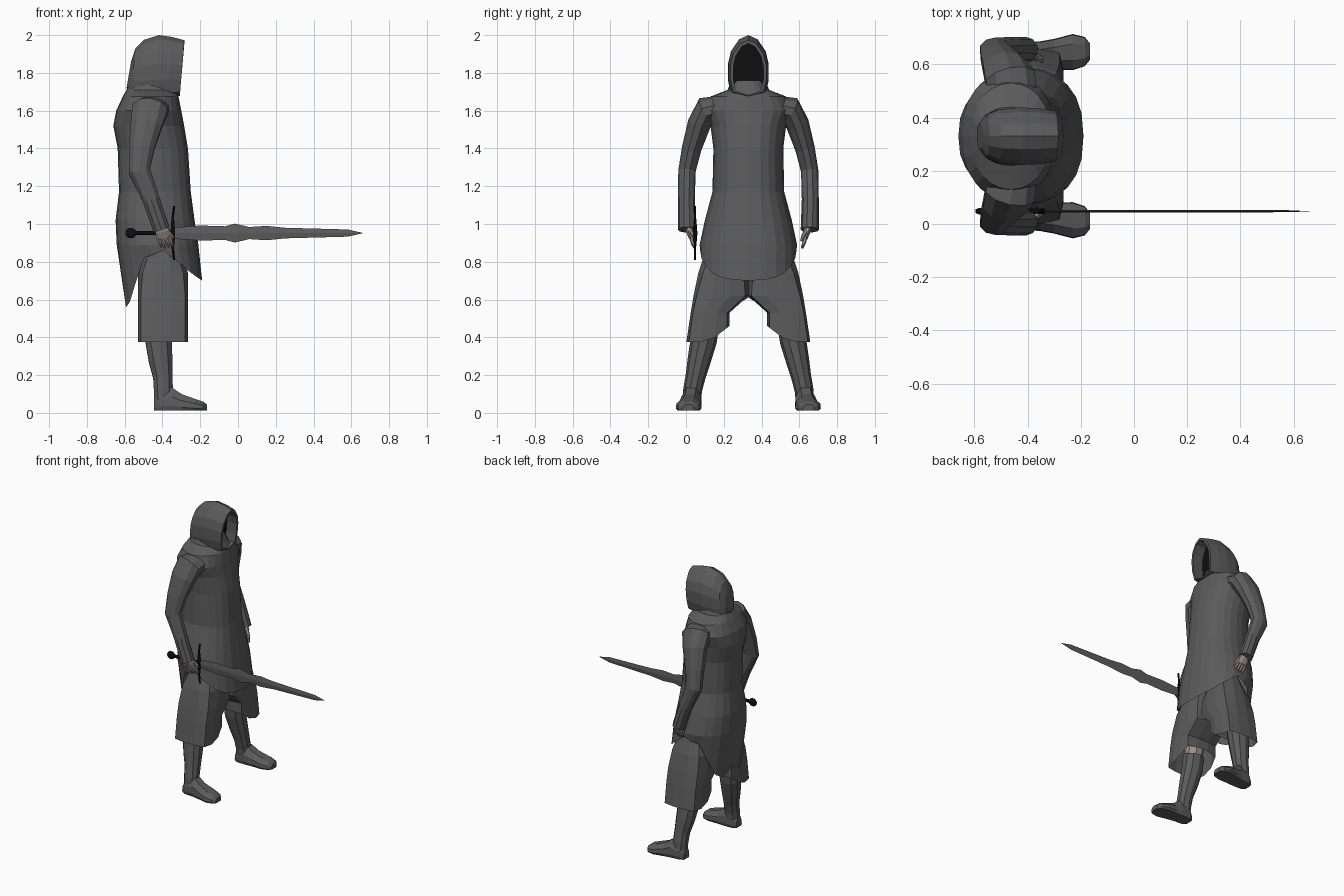
import bpy, bmesh, math
from mathutils import Vector

MID = 0.33  # symmetry plane of the figure (it looks towards +x)


def material(name, rgb):
    m = bpy.data.materials.new(name)
    m.diffuse_color = (*rgb, 1)
    return m


CLOTH = material("dark_grey_cloth", (0.105, 0.105, 0.105))
STEEL = material("grey_steel", (0.11, 0.11, 0.11))
BLACK = material("black", (0.005, 0.005, 0.005))
SKIN = material("skin", (0.34, 0.28, 0.24))


def loft(name, rings, mat, caps=(True, True)):
    """Skin a list of equal point rings."""
    bm = bmesh.new()
    vs = [[bm.verts.new(p) for p in r] for r in rings]
    n = len(rings[0])
    for a, b in zip(vs, vs[1:]):
        for i in range(n):
            j = (i + 1) % n
            bm.faces.new((a[i], a[j], b[j], b[i]))
    if caps[0]:
        bm.faces.new(vs[0][::-1])
    if caps[1]:
        bm.faces.new(vs[-1])
    bmesh.ops.recalc_face_normals(bm, faces=bm.faces)
    me = bpy.data.meshes.new(name)
    bm.to_mesh(me)
    bm.free()
    me.materials.append(mat)
    ob = bpy.data.objects.new(name, me)
    bpy.context.collection.objects.link(ob)
    return ob


def tube(name, pts, mat, side=1, n=8, ref=(1, 0, 0), caps=(True, True)):
    """Tube through (x, lateral offset, z, radius along ref, other radius)."""
    ps = [Vector((p[0], MID + side * p[1], p[2])) for p in pts]
    rings = []
    for i, p in enumerate(ps):
        t = (ps[min(i + 1, len(ps) - 1)] - ps[max(i - 1, 0)]).normalized()
        e1 = Vector(ref)
        e1 = (e1 - t * e1.dot(t)).normalized()
        e2 = t.cross(e1)
        ra, rb = pts[i][3:5]
        rings.append([p + e1 * ra * math.cos(a) + e2 * rb * math.sin(a)
                      for a in (math.tau * (k + 0.5) / n for k in range(n))])
    return loft(name, rings, mat, caps)


def interp(table, t):
    for (a, va), (b, vb) in zip(table, table[1:]):
        if t <= b:
            return va + (vb - va) * (t - a) / (b - a)
    return table[-1][1]


# Tunic: horizontal rings (z, front x, back x, half width), hem shaped by angle
HEM = [(-1, .61), (-.96, .55), (-.86, .59), (-.7, .70), (-.5, .82), (0, .86),
       (.5, .78), (.75, .735), (1, .70)]
rows = [(1.76, -.36, -.57, .09), (1.71, -.335, -.59, .11), (1.675, -.315, -.61, .20),
        (1.60, -.30, -.645, .235), (1.52, -.285, -.66, .20), (1.40, -.265, -.637, .185),
        (1.17, -.25, -.63, .19), (1.02, -.23, -.648, .23), (.89, -.21, -.642, .258),
        (None, -.19, -.60, .255)]
rings = []
N = 24
for z, xf, xb, hw in rows:
    ring = []
    for k in range(N):
        a = math.tau * k / N
        c, s = math.cos(a), math.sin(a)
        w = math.copysign(abs(s) ** 0.8, s)
        ring.append(((xf + xb) / 2 + (xf - xb) / 2 * c, MID + hw * w,
                     interp(HEM, c) if z is None else z))
    rings.append(ring)
loft("tunic", rings, CLOTH, caps=(True, False))

# Hood: pointed arch sections stacked along x, with a black face deep inside
half = [(0, 1), (.45, .87), (.85, .5), (1, .1), (1, -.4), (.85, -.85), (0, -1)]
arch = half + [(-u, v) for u, v in half[-2:0:-1]]


def arches(sections):
    return [[(x + .012 * v, MID + hw * u, zc + hz * v) for u, v in arch]
            for x, zc, hz, hw in sections]


loft("hood", arches([(-.38, 1.82, .138, .082), (-.296, 1.82, .136, .079), (-.296, 1.825, .148, .095),
                     (-.36, 1.83, .16, .105), (-.43, 1.83, .17, .108), (-.51, 1.82, .155, .10),
                     (-.555, 1.81, .12, .08), (-.578, 1.79, .07, .045)]), CLOTH, caps=(False, True))
loft("face_shadow", arches([(-.385, 1.82, .14, .084), (-.378, 1.82, .14, .084)]), BLACK)

for side, tag in ((-1, "right"), (1, "left")):
    # Sleeve
    tube(tag + "_sleeve", [(-.45, .14, 1.615, .09, .065), (-.465, .215, 1.605, .10, .075),
                           (-.485, .26, 1.53, .088, .062), (-.51, .30, 1.40, .07, .052),
                           (-.522, .325, 1.28, .06, .046), (-.46, .328, 1.13, .048, .045),
                           (-.405, .325, .97, .046, .048)], CLOTH, side, 10)
    # Hand with four fingers and a thumb
    tube(tag + "_palm", [(-.41, .315, .99, .03, .022), (-.40, .31, .96, .04, .02),
                         (-.395, .30, .925, .038, .015)], SKIN, side, 8)
    for i in range(4):
        x = -.425 + .02 * i
        tube(f"{tag}_finger_{i + 1}", [(x, .302, .935, .011, .011),
                                       (x + .012, .295, .90, .010, .010),
                                       (x + .02, .285, .872 + .006 * abs(i - 1), .006, .006)], SKIN, side, 6)
    tube(tag + "_thumb", [(-.375, .305, .965, .012, .012), (-.35, .29, .935, .010, .010),
                          (-.345, .28, .91, .006, .006)], SKIN, side, 6)

    # Wide trouser leg: (z, inner, outer, half depth, squareness, lift of inner edge)
    rings = []
    for z, ui, uo, hx, sq, lift in [(.92, .0, .21, .08, 1, 0), (.82, .0, .243, .118, 1, 0),
                                    (.74, .0, .265, .1325, 1.15, 0), (.62, .0, .29, .1325, 1.25, 0),
                                    (.53, .10, .305, .1325, 1.25, 0), (.375, .10, .328, .1325, 1.25, .085)]:
        ring = []
        for k in range(12):
            a = math.tau * (k + .5) / 12
            sx = max(-1, min(1, sq * math.cos(a)))
            su = max(-1, min(1, sq * math.sin(a)))
            u = (ui + uo) / 2 + (uo - ui) / 2 * su
            ring.append((-.3975 + hx * sx, MID + side * u,
                         z + lift * max(0, min(1, (.21 - u) / .11))))
        rings.append(ring)
    loft(tag + "_trouser_leg", rings, CLOTH, caps=(True, False))

    # Bare knee, boot shaft and foot
    tube(tag + "_knee", [(-.42, .19, .72, .075, .075), (-.42, .215, .52, .065, .06),
                         (-.42, .23, .42, .06, .055)], SKIN, side, 8)
    tube(tag + "_boot_shaft", [(-.42, .222, .465, .074, .068), (-.42, .237, .38, .074, .07),
                               (-.41, .26, .28, .066, .062), (-.398, .28, .19, .054, .053),
                               (-.395, .295, .12, .053, .05), (-.395, .30, .04, .05, .047)],
         CLOTH, side, 10)
    rings = []
    for x, u, hw, top in [(-.445, .30, .032, .07), (-.42, .30, .05, .11), (-.35, .302, .055, .135),
                          (-.30, .308, .058, .10), (-.23, .316, .068, .075),
                          (-.185, .318, .055, .06), (-.165, .318, .03, .045)]:
        rings.append([(x, MID + side * (u + hw * a), .012 + (top - .012) * b) for a, b in
                      [(-.85, 0), (.85, 0), (1, .2), (.95, .6), (.45, 1), (-.45, 1), (-.95, .6), (-1, .2)]])
    loft(tag + "_foot", rings, CLOTH)

# Sword held forward in the right hand
SY, SZ = .048 - MID, .952
blade = [(-.335, .03), (-.2, .04), (-.07, .036), (-.015, .05), (.0, .046), (.06, .032),
         (.15, .038), (.25, .028), (.58, .019), (.66, .001)]
tube("sword_grip", [(-.57, SY, SZ, .011, .011), (-.335, SY, SZ, .013, .011)], BLACK, ref=(0, 0, 1))
tube("sword_pommel", [(-.595, SY, SZ, .014, .008), (-.582, SY, SZ, .028, .013),
                      (-.555, SY, SZ, .028, .013), (-.54, SY, SZ, .014, .008)], BLACK, ref=(0, 0, 1))
tube("sword_guard", [(-.338, SY, .81, .007, .005), (-.345, SY, .87, .007, .005),
                     (-.345, SY, .93, .013, .011), (-.345, SY, .975, .013, .011),
                     (-.345, SY, 1.04, .007, .005), (-.338, SY, 1.095, .007, .005)], BLACK, n=6)
loft("sword_blade", [[(x, MID + SY + .004 * a * min(1, h / .02), SZ + h * b)
                      for a, b in ((0, 1), (1, 0), (0, -1), (-1, 0))] for x, h in blade], STEEL)
